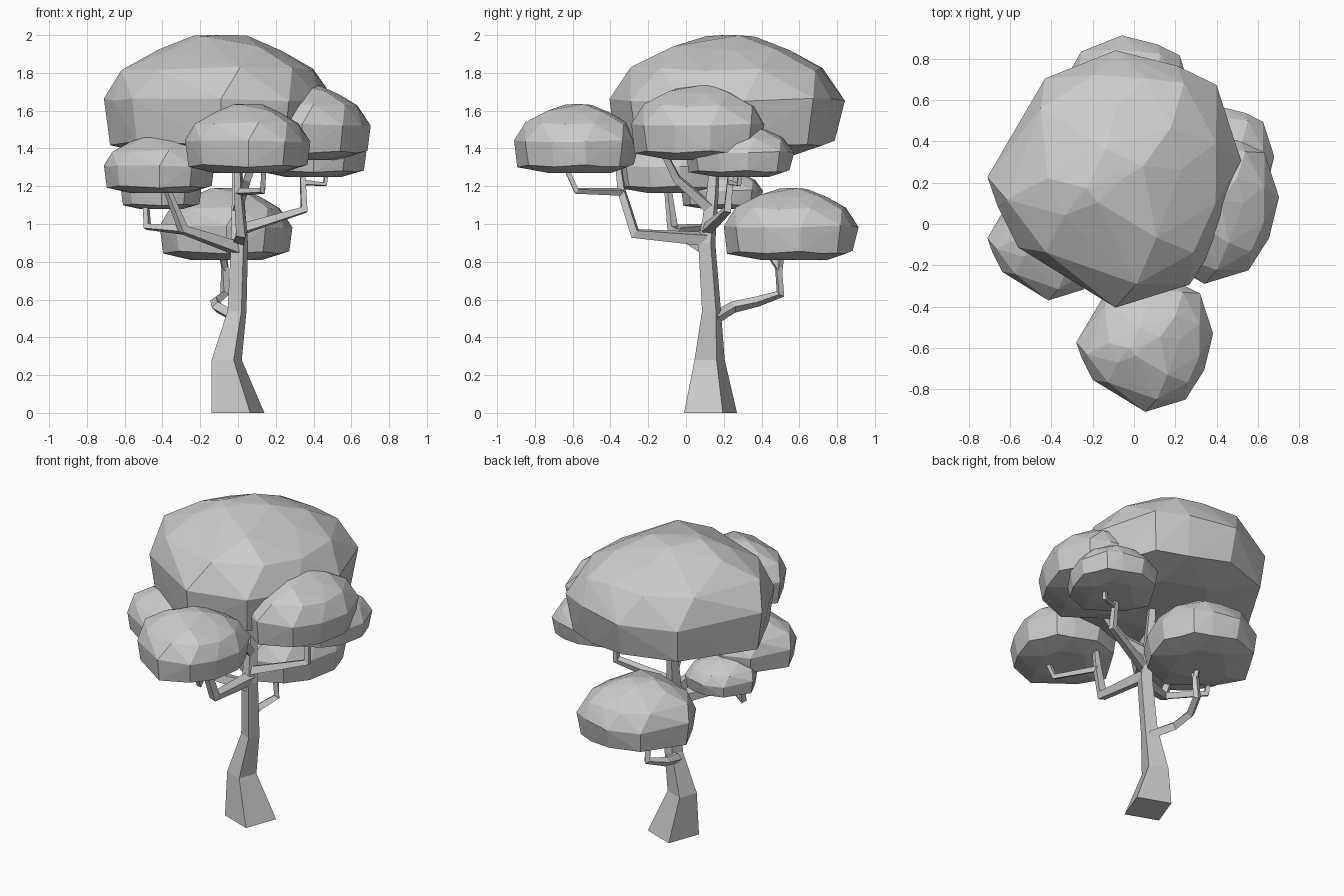
import bpy, bmesh, math, random
from mathutils import Vector

if "Cube" in bpy.data.objects:
    bpy.data.objects.remove(bpy.data.objects["Cube"])

# Shared plan outline of every leaf clump (unit radius)
OUTLINE = [(0.98, 0.15), (0.87, 0.47), (0.79, 0.74), (0.48, 0.89), (0, 1.01), (-0.55, 0.79),
           (-1.0, 0.02), (-0.92, -0.21), (-0.76, -0.53), (0, -1.0), (0.58, -0.82), (0.85, -0.39)]
# Rings from bottom to top: height fraction, width fraction, turn, keep every nth point
RINGS = [(0.0, 0.55, 0.0, 2), (0.11, 0.93, 0.0, 1), (0.46, 1.0, 0.0, 1), (0.73, 0.84, 0.2, 1),
         (0.89, 0.54, 0.0, 2), (0.98, 0.24, 0.3, 2), (1.0, 0.06, 0.0, 4)]


def make_object(name, bm):
    bmesh.ops.recalc_face_normals(bm, faces=bm.faces)
    mesh = bpy.data.meshes.new(name)
    bm.to_mesh(mesh)
    bm.free()
    ob = bpy.data.objects.new(name, mesh)
    bpy.context.collection.objects.link(ob)
    return ob


def clump(name, x, y, z0, z1, rx, ry):
    """Faceted dome with a flattened underside."""
    rng = random.Random(4)
    bm = bmesh.new()
    for h, w, turn, step in RINGS:
        for u, v in OUTLINE[::step]:
            k = w * (1 if w == 1 else rng.uniform(0.97, 1.03))
            hh = h if h in (0.0, 1.0) else h + rng.uniform(-0.03, 0.02)
            c, s = math.cos(turn), math.sin(turn)
            bm.verts.new((x + rx * k * (u * c - v * s), y + ry * k * (u * s + v * c),
                          z0 + (z1 - z0) * hh))
    hull = bmesh.ops.convex_hull(bm, input=bm.verts)
    inner = [g for g in hull["geom_interior"] if isinstance(g, bmesh.types.BMVert)]
    bmesh.ops.delete(bm, geom=inner, context='VERTS')
    return make_object(name, bm)


def skin(name, rings):
    """Join four-cornered rings into a closed limb."""
    bm = bmesh.new()
    rows = [[bm.verts.new(p) for p in ring] for ring in rings]
    for a, b in zip(rows, rows[1:]):
        for i in range(4):
            j = (i + 1) % 4
            bm.faces.new((a[i], a[j], b[j], b[i]))
    bm.faces.new(rows[0])
    bm.faces.new(rows[-1])
    return make_object(name, bm)


def branch(name, points, r0, r1):
    """Tapered square tube along a bent path."""
    pts = [Vector(p) for p in points]
    rings, side = [], None
    for i, p in enumerate(pts):
        a = (p - pts[i - 1]).normalized() if i else Vector()
        b = (pts[i + 1] - p).normalized() if i < len(pts) - 1 else Vector()
        t = (a + b).normalized()
        ref = side if side else Vector((0.31, 0.41, 1.0)).cross(t)
        side = (ref - t * ref.dot(t)).normalized()
        up = t.cross(side)
        r = r0 + (r1 - r0) * i / (len(pts) - 1)
        rings.append([p + side * r * m + up * r * n
                      for m, n in ((1, 1), (-1, 1), (-1, -1), (1, -1))])
    return skin(name, rings)


# Trunk: twisted square sections tapering upwards
trunk = []
for x, y, z, r in [(0, 0.13, 0, 0.14), (-0.06, 0.125, 0.28, 0.08), (-0.005, 0.135, 0.54, 0.05),
                   (0.008, 0.11, 0.90, 0.045), (0.0, 0.14, 1.15, 0.032), (-0.01, 0.16, 1.45, 0.022)]:
    trunk.append([(x + r * u, y + r * v, z)
                  for u, v in ((1, 0.46), (-0.46, 1), (-1, -0.46), (0.46, -1))])
skin("trunk", trunk)

# Branches and their forks
branch("front_branch", [(0.01, 0.11, 0.92), (0.02, -0.27, 0.95), (0, -0.34, 1.17), (0, -0.36, 1.33)], 0.03, 0.013)
branch("front_fork", [(0, -0.33, 1.17), (0.13, -0.58, 1.175), (0.14, -0.65, 1.33)], 0.016, 0.012)
branch("left_branch", [(0, 0.11, 0.87), (-0.29, -0.07, 0.97), (-0.39, -0.1, 1.22)], 0.03, 0.013)
branch("left_fork", [(-0.29, -0.06, 0.97), (-0.48, 0.1, 0.985), (-0.49, 0.12, 1.14)], 0.02, 0.013)
branch("right_branch", [(0.01, 0.11, 0.97), (0.35, 0.22, 1.075), (0.34, 0.24, 1.3)], 0.025, 0.013)
branch("right_fork", [(0.34, 0.23, 1.22), (0.46, 0.28, 1.21), (0.47, 0.29, 1.3)], 0.012, 0.01)
branch("upper_branch", [(0, 0.13, 1.08), (0.05, -0.05, 1.24), (0.12, -0.14, 1.42)], 0.025, 0.014)
branch("back_branch", [(0, 0.15, 0.5), (-0.11, 0.25, 0.56), (-0.12, 0.38, 0.59), (-0.07, 0.5, 0.63),
                       (-0.07, 0.49, 0.77), (-0.09, 0.43, 0.86)], 0.024, 0.013)
branch("back_fork", [(-0.07, 0.49, 0.75), (-0.07, 0.51, 0.87)], 0.014, 0.011)

# Leaf clumps
clump("crown_leaves", -0.09, 0.215, 1.36, 2.0, 0.62, 0.62)
clump("front_leaves", 0.055, -0.58, 1.27, 1.635, 0.335, 0.33)
clump("right_upper_leaves", 0.34, 0.075, 1.34, 1.74, 0.37, 0.365)
clump("right_lower_leaves", 0.4, 0.285, 1.25, 1.53, 0.285, 0.285)
clump("left_leaves", -0.415, -0.075, 1.165, 1.47, 0.295, 0.295)
clump("left_lower_leaves", -0.405, 0.19, 1.08, 1.29, 0.215, 0.215)
clump("back_leaves", -0.06, 0.555, 0.81, 1.19, 0.355, 0.355)
